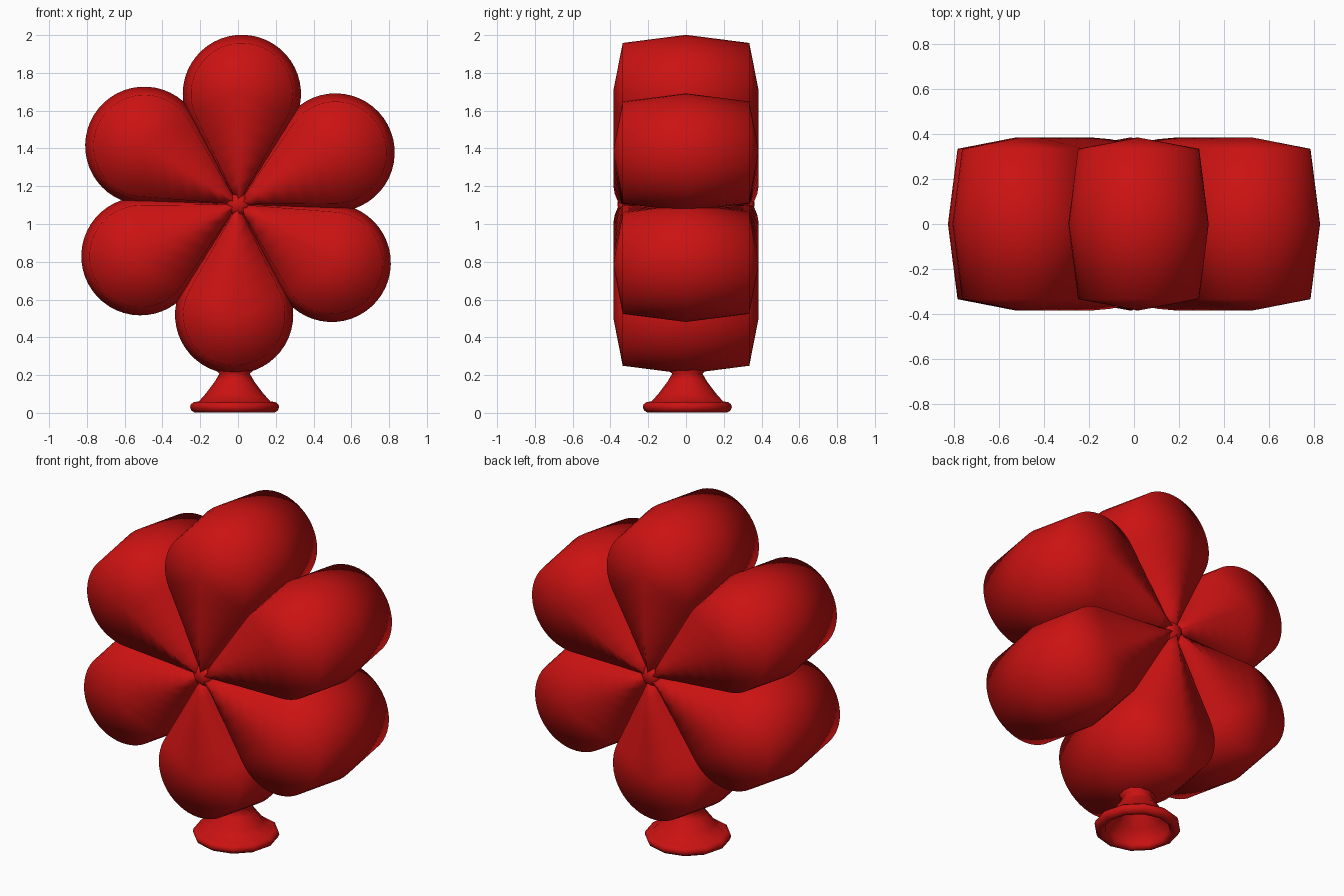
import bpy, bmesh
from math import sin, cos, pi, asin, radians

if "Cube" in bpy.data.objects:
    bpy.data.objects.remove(bpy.data.objects["Cube"])

red = bpy.data.materials.new("red_foil")
red.diffuse_color = (0.6, 0.006, 0.006, 1)
red.use_nodes = True
red.node_tree.nodes["Principled BSDF"].inputs["Base Color"].default_value = red.diffuse_color
CZ = 1.104        # height of the flower centre
DIST = 0.585      # petal bulb centre, measured from the flower centre
ARC, SIDE = 32, 6


def finish(name, bm):
    bmesh.ops.remove_doubles(bm, verts=bm.verts, dist=0.0005)
    bmesh.ops.recalc_face_normals(bm, faces=bm.faces)
    me = bpy.data.meshes.new(name)
    bm.to_mesh(me)
    bm.free()
    me.shade_smooth()
    me.materials.append(red)
    ob = bpy.data.objects.new(name, me)
    bpy.context.collection.objects.link(ob)
    return ob


def teardrop(r):
    """Outline (along, across): straight side, round end, straight side."""
    b = asin(r / DIST)
    a0 = pi / 2 + b
    tx, ty = DIST + r * cos(a0), r * sin(a0)
    ts = [0.04 + 0.96 * i / SIDE for i in range(SIDE)]
    arc = [(DIST + r * cos(-a0 + 2 * a0 * i / ARC), r * sin(-a0 + 2 * a0 * i / ARC))
           for i in range(ARC + 1)]
    return ([(tx * t, -ty * t) for t in ts] + arc
            + [(tx * t, ty * t) for t in reversed(ts)])


def ridge():
    """Crest line of the puffed face, one point per outline point."""
    s = [0.6 * (0.04 + 0.96 * i / SIDE) for i in range(SIDE)]
    return [(u, 0) for u in s + [0.6] * (ARC + 1) + s[::-1]]


def crest_y(u):
    return 0.355 + 0.03 * min(1, u / 0.16)


def petal(i):
    a = radians(88 - 60 * i)
    bm = bmesh.new()
    full, inset, top = teardrop(0.313), teardrop(0.27), ridge()
    layers = [[(u, v, -crest_y(u)) for u, v in top],
              [(u, v, -0.335) for u, v in inset],
              [(u, v, 0) for u, v in full],
              [(u, v, 0.335) for u, v in inset],
              [(u, v, crest_y(u)) for u, v in top]]
    rings = [[bm.verts.new((u * cos(a) - v * sin(a), y, CZ + u * sin(a) + v * cos(a)))
              for u, v, y in layer] for layer in layers]
    n = len(full)
    for p, q in zip(rings, rings[1:]):
        for k in range(n):
            m = (k + 1) % n
            bm.faces.new((p[k], p[m], q[m], q[k]))
    finish(f"petal_{i + 1}", bm)


def lathe(name, profile, steps, place):
    """Spin (radius, height) points; place maps x, y, h to the final position."""
    bm = bmesh.new()
    rings = [[bm.verts.new(place(r * cos(2 * pi * k / steps), r * sin(2 * pi * k / steps), h))
              for k in range(steps)] for r, h in profile]
    for p, q in zip(rings, rings[1:]):
        for k in range(steps):
            m = (k + 1) % steps
            bm.faces.new((p[k], p[m], q[m], q[k]))
    return finish(name, bm)


# Six puffed petals around the centre
for i in range(6):
    petal(i)

# Small hub where the petal tips meet
lathe("flower_hub", [(0, -0.362), (0.035, -0.36), (0.06, -0.335),
                     (0.06, 0.335), (0.035, 0.36), (0, 0.362)], 18,
      lambda x, y, h: (x, h, CZ + y))

# Hollow flared nozzle with a rolled rim
nozzle = [(0.085, 0.26), (0.1, 0.225), (0.08, 0.208), (0.105, 0.165), (0.15, 0.105),
          (0.19, 0.06), (0.215, 0.058), (0.232, 0.045), (0.236, 0.03), (0.228, 0.012),
          (0.21, 0.001), (0.19, 0.003), (0.178, 0.02), (0.18, 0.045),
          (0.14, 0.095), (0.09, 0.16), (0.06, 0.21), (0, 0.215)]
lathe("nozzle", nozzle, 12, lambda x, y, h: (x - 0.018, y + 0.007, h))
